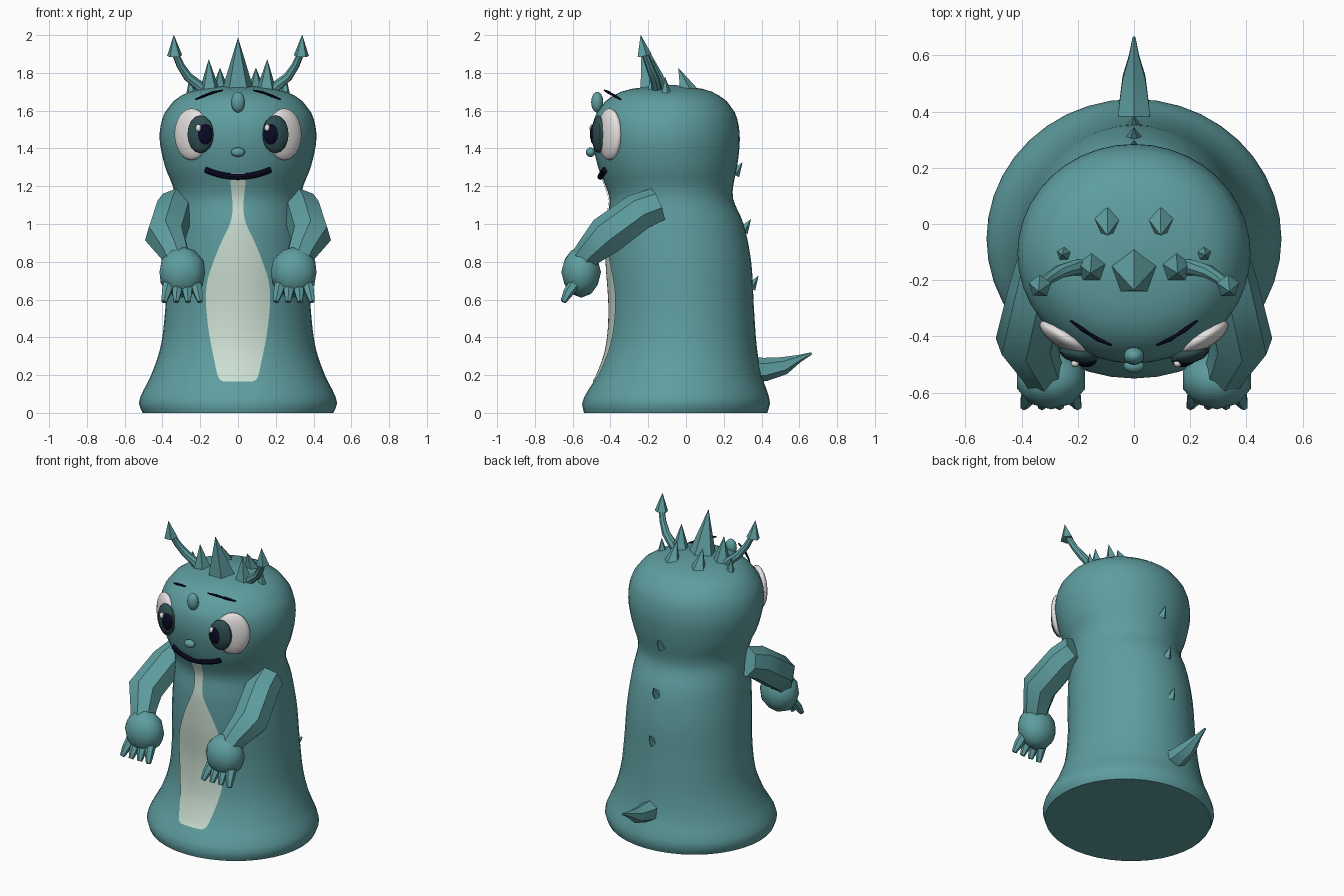
import bpy, bmesh, math
from mathutils import Vector, Matrix

if "Cube" in bpy.data.objects:
    bpy.data.objects.remove(bpy.data.objects["Cube"])


def material(name, rgb):
    m = bpy.data.materials.new(name)
    m.diffuse_color = (*rgb, 1)
    m.use_nodes = True
    m.node_tree.nodes["Principled BSDF"].inputs["Base Color"].default_value = m.diffuse_color
    return m


TEAL = material("teal skin", (0.114, 0.342, 0.352))
CREAM = material("pale belly", (0.60, 0.73, 0.64))
WHITE = material("eye white", (0.80, 0.76, 0.76))
SLATE = material("dark slate", (0.028, 0.075, 0.08))
NAVY = material("dark navy", (0.003, 0.003, 0.02))


def finish(name, bm, mat, angle=40):
    bmesh.ops.recalc_face_normals(bm, faces=bm.faces[:])
    me = bpy.data.meshes.new(name)
    bm.to_mesh(me)
    bm.free()
    me.materials.append(mat)
    ob = bpy.data.objects.new(name, me)
    bpy.context.collection.objects.link(ob)
    if angle:
        bpy.ops.object.select_all(action='DESELECT')
        ob.select_set(True)
        bpy.context.view_layer.objects.active = ob
        bpy.ops.object.shade_smooth_by_angle(angle=math.radians(angle))
    return ob


def skin_rings(name, rings, mat, angle=40):
    """Join equal closed rings of points into a capped solid."""
    bm = bmesh.new()
    vs = [[bm.verts.new(p) for p in r] for r in rings]
    n = len(rings[0])
    for a, b in zip(vs, vs[1:]):
        for i in range(n):
            bm.faces.new((a[i], a[(i + 1) % n], b[(i + 1) % n], b[i]))
    bm.faces.new(vs[0])
    bm.faces.new(vs[-1])
    return finish(name, bm, mat, angle)


def tube(name, path, mat=TEAL, sides=6, angle=40):
    """Tapered tube through (x, y, z, radius) points."""
    pts = [Vector(p[:3]) for p in path]
    rings = []
    for i, p in enumerate(pts):
        t = (pts[min(i + 1, len(pts) - 1)] - pts[max(i - 1, 0)]).normalized()
        ref = Vector((1, 0, 0)) if abs(t.x) < 0.8 else Vector((0, 0, 1))
        u = t.cross(ref).normalized()
        v = t.cross(u)
        rings.append([p + path[i][3] * (u * math.cos(a) + v * math.sin(a))
                      for a in (2 * math.pi * k / sides for k in range(sides))])
    return skin_rings(name, rings, mat, angle)


def spike(name, base, tip, r, sides=5):
    return tube(name, [(*base, r), (*tip, 0.001)], sides=sides, angle=0)


def ball(name, loc, scale, mat, turn=0, seg=16, rings=10):
    bm = bmesh.new()
    m = Matrix.LocRotScale(Vector(loc), Matrix.Rotation(turn, 3, 'Z'), Vector(scale))
    bmesh.ops.create_uvsphere(bm, u_segments=seg, v_segments=rings, radius=1, matrix=m)
    return finish(name, bm, mat, 50)


def interp(table, z):
    """Smooth interpolation of table rows keyed by their first value."""
    n = len(table)
    i = max(k for k in range(n - 1) if table[k][0] <= z or k == 0)
    a, b = table[i], table[i + 1]
    p, q = table[max(i - 1, 0)], table[min(i + 2, n - 1)]
    h = b[0] - a[0]
    t = (z - a[0]) / h
    out = []
    for k in range(1, len(a)):
        ma = (b[k] - p[k]) / (b[0] - p[0]) * h
        mb = (q[k] - a[k]) / (q[0] - a[0]) * h
        out.append((2*t**3 - 3*t*t + 1) * a[k] + (t**3 - 2*t*t + t) * ma
                   + (3*t*t - 2*t**3) * b[k] + (t**3 - t*t) * mb)
    return out


# Body and head: height, half width, front y, back y
BODY = [(0, .505, -.54, .43), (.05, .525, -.55, .445), (.1, .51, -.53, .435),
        (.2, .46, -.47, .40), (.35, .41, -.42, .375), (.55, .385, -.405, .36),
        (.8, .37, -.42, .345), (1.0, .35, -.42, .305), (1.13, .335, -.405, .25),
        (1.2, .345, -.425, .25), (1.3, .385, -.465, .27), (1.45, .415, -.495, .285),
        (1.56, .40, -.485, .27), (1.63, .36, -.445, .235), (1.68, .30, -.385, .175),
        (1.715, .2, -.29, .09), (1.735, .04, -.13, -.05)]
heights = [0, .02] + [.05 + .035 * k for k in range(45)] + [1.65, 1.68, 1.70, 1.715, 1.725, 1.735]
rings = []
for z in heights:
    rx, f, b = interp(BODY, z)
    rings.append([(rx * math.cos(a), (f + b) / 2 + (b - f) / 2 * math.sin(a), z)
                  for a in (2 * math.pi * k / 40 for k in range(40))])
skin_rings("body", rings, TEAL, 45)


def front_y(x, z):
    rx, f, b = interp(BODY, z)
    return (f + b) / 2 - (b - f) / 2 * math.sqrt(max(0, 1 - (x / rx) ** 2))


# Belly patch lying on the front of the body: height, half width
BELLY = [(.165, .075), (.175, .095), (.2, .108), (.3, .13), (.4, .15), (.5, .163),
         (.6, .17), (.7, .162), (.8, .13), (.9, .09), (1.0, .043), (1.06, .03),
         (1.12, .03), (1.2, .038), (1.27, .042)]
bm = bmesh.new()
rows = []
for z in [.165, .175, .19] + [.21 + 1.06 * k / 36 for k in range(37)]:
    w = interp(BELLY, min(z, 1.2699))[0]
    rows.append([bm.verts.new((w * c / 5, front_y(w * c / 5, z) - .006, z))
                 for c in range(-5, 6)])
for a, b in zip(rows, rows[1:]):
    for i in range(10):
        bm.faces.new((a[i], a[i + 1], b[i + 1], b[i]))
finish("belly_patch", bm, CREAM)

for s, side in ((-1, "left"), (1, "right")):
    # Arms, hands and fingers
    tube(side + "_arm", [(s * .325, -.15, 1.10, .095), (s * .345, -.25, 1.06, .105),
                         (s * .385, -.42, .935, .11), (s * .335, -.51, .85, .08),
                         (s * .305, -.57, .77, .07)], sides=7, angle=45)
    bm = bmesh.new()
    bmesh.ops.create_icosphere(bm, subdivisions=2, radius=1, matrix=Matrix.LocRotScale(
        Vector((s * .295, -.555, .745)), None, Vector((.127, .105, .135))))
    finish(side + "_hand", bm, TEAL, 40)
    for k in range(4):
        tube(f"{side}_finger_{k + 1}",
             [(s * (.225 + .047 * k), -.585, .69, .032),
              (s * (.212 + .056 * k), -.625, .635, .027),
              (s * (.20 + .064 * k), -.65, .588, .015)], sides=6)

    # Eyes
    ball(side + "_eye_white", (s * .245, -.405, 1.475), (.105, .04, .137), WHITE, s * .55, 20, 12)
    ball(side + "_iris", (s * .198, -.463, 1.475), (.073, .034, .1), SLATE, s * .25, 10, 8)
    ball(side + "_pupil", (s * .178, -.482, 1.475), (.045, .027, .06), NAVY, s * .2, 10, 8)
    ball(side + "_eye_glint", (.155 if s > 0 else -.21, -.497, 1.508), (.015, .014, .02), WHITE, 0, 8, 6)

    # Brows
    tube(side + "_brow", [(s * .08, -.432, 1.708, .004), (s * .13, -.41, 1.697, .008),
                          (s * .18, -.378, 1.678, .008), (s * .225, -.345, 1.66, .004)], NAVY)

    # Antennae with pointed tips
    tube(side + "_antenna", [(s * .17, -.155, 1.69, .03), (s * .21, -.155, 1.735, .028),
                             (s * .265, -.17, 1.78, .025), (s * .305, -.195, 1.84, .021),
                             (s * .335, -.22, 1.91, .018)], sides=8)
    spike(side + "_antenna_tip", (s * .335, -.222, 1.89), (s * .34, -.24, 2.0), .042)

    # Side crown spikes
    spike(side + "_crown_spike", (s * .15, -.155, 1.69), (s * .155, -.175, 1.87), .062)
    spike(side + "_small_spike", (s * .245, -.105, 1.66), (s * .255, -.11, 1.775), .038)
    spike(side + "_rear_spike", (s * .095, .01, 1.70), (s * .095, -.04, 1.825), .052)

# Middle crown spike
spike("middle_crown_spike", (0, -.17, 1.70), (0, -.235, 1.985), .09)

# Nose, forehead bump and mouth
ball("nose", (0, -.505, 1.38), (.037, .025, .025), TEAL)
ball("forehead_bump", (0, -.47, 1.645), (.037, .032, .055), TEAL)
mouth = []
for k in range(-6, 7):
    x, z = .172 * k / 6, 1.25 + .037 * (k / 6) ** 2
    mouth.append((x, front_y(x, z) - .008, z, .016))
tube("mouth", mouth, NAVY, 8)

# Back spikes and tail
for k, (y, z) in enumerate(((.255, 1.265), (.30, .965), (.34, .665))):
    spike(f"back_spike_{k + 1}", (0, y, z), (0, y + .043, z + .06), .032)
tube("tail", [(0, .37, .23, .066), (0, .42, .23, .062), (0, .52, .25, .047),
              (0, .60, .288, .02), (0, .665, .315, .006)], sides=6, angle=30)
